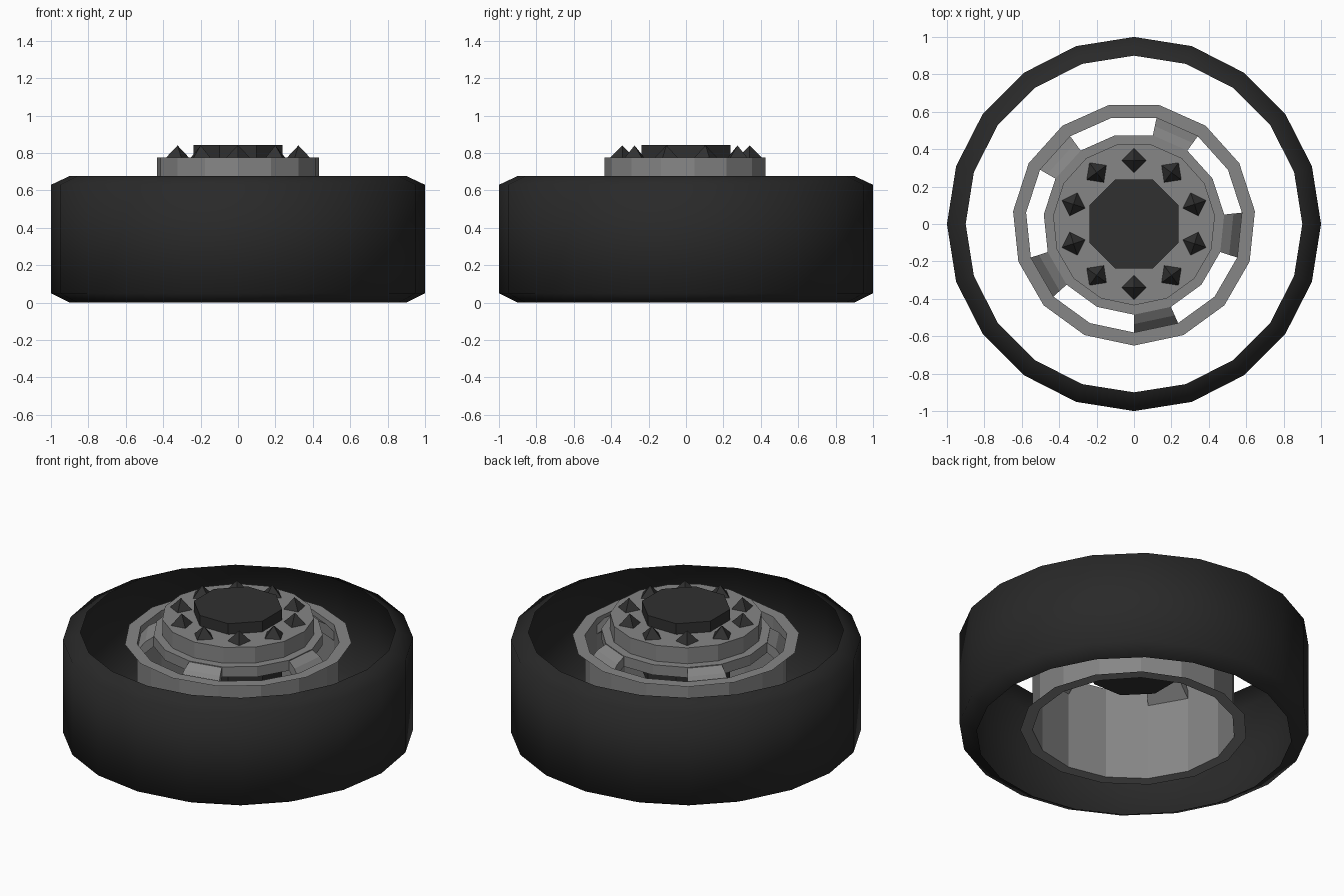
import bpy, bmesh, math

if "Cube" in bpy.data.objects:
    bpy.data.objects.remove(bpy.data.objects["Cube"])


def material(name, v):
    m = bpy.data.materials.new(name)
    m.diffuse_color = (v, v, v, 1)
    m.use_nodes = True
    m.node_tree.nodes["Principled BSDF"].inputs["Base Color"].default_value = m.diffuse_color
    return m


RUBBER = material("black_rubber", 0.022)
STEEL = material("grey_steel", 0.24)
DARK = material("dark_metal", 0.03)


def finish(name, bm, mat, smooth=False):
    me = bpy.data.meshes.new(name)
    bm.to_mesh(me)
    bm.free()
    me.materials.append(mat)
    for p in me.polygons:
        p.use_smooth = smooth
    ob = bpy.data.objects.new(name, me)
    bpy.context.collection.objects.link(ob)
    return ob


def polar(r, deg, z):
    a = math.radians(deg)
    return (r * math.cos(a), r * math.sin(a), z)


def revolve(name, profile, sides, start, mat, smooth=False, cap_first=False, cap_last=False):
    """Turn a profile of (radius, height) points, listed bottom to top, about z."""
    bm = bmesh.new()
    rings = [[bm.verts.new(polar(r, start + 360 * i / sides, z)) for i in range(sides)]
             for r, z in profile]
    for lo, hi in zip(rings, rings[1:]):
        for i in range(sides):
            j = (i + 1) % sides
            bm.faces.new((lo[i], lo[j], hi[j], hi[i]))
    if cap_first:
        bm.faces.new(rings[0][::-1])
    if cap_last:
        bm.faces.new(rings[-1])
    return finish(name, bm, mat, smooth)


# Tyre: open shell with bevelled shoulders
revolve("tyre", [(0.9, 0.0), (1.0, 0.05), (1.0, 0.63), (0.9, 0.677)], 20, 0, RUBBER, smooth=True)

# Rim barrel with a flat flange at each end
revolve("rim_barrel", [(0.65, 0.05), (0.58, 0.05), (0.58, 0.63), (0.65, 0.63)], 15, -90, STEEL)

# Stepped hub
revolve("hub", [(0.485, 0.61), (0.485, 0.675), (0.435, 0.675), (0.435, 0.775)], 15, -90,
        STEEL, cap_last=True)

# Five spokes, each filling every third side of the rim
bm = bmesh.new()
section = [(0.485, 0.61), (0.58, 0.53), (0.58, 0.585), (0.535, 0.64), (0.485, 0.67)]
for k in range(5):
    a = -90 + 72 * k
    s0 = [bm.verts.new(polar(r, a, z)) for r, z in section]
    s1 = [bm.verts.new(polar(r, a + 24, z)) for r, z in section]
    bm.faces.new(s0)
    bm.faces.new(s1[::-1])
    for i in range(len(section)):
        j = (i + 1) % len(section)
        bm.faces.new((s0[i], s1[i], s1[j], s0[j]))
bmesh.ops.recalc_face_normals(bm, faces=bm.faces)
finish("spokes", bm, STEEL)

# Eight-sided axle cap reaching down inside the rim
revolve("axle_cap", [(0.258, 0.41), (0.258, 0.842)], 8, 22.5, DARK, cap_first=True, cap_last=True)

# Ten pyramid wheel nuts
for k in range(10):
    a = 90 + 36 * k
    nut = revolve("wheel_nut", [(0.068, 0.772), (0.0005, 0.84)], 4, a, DARK, cap_last=True)
    nut.location = polar(0.34, a, 0)
